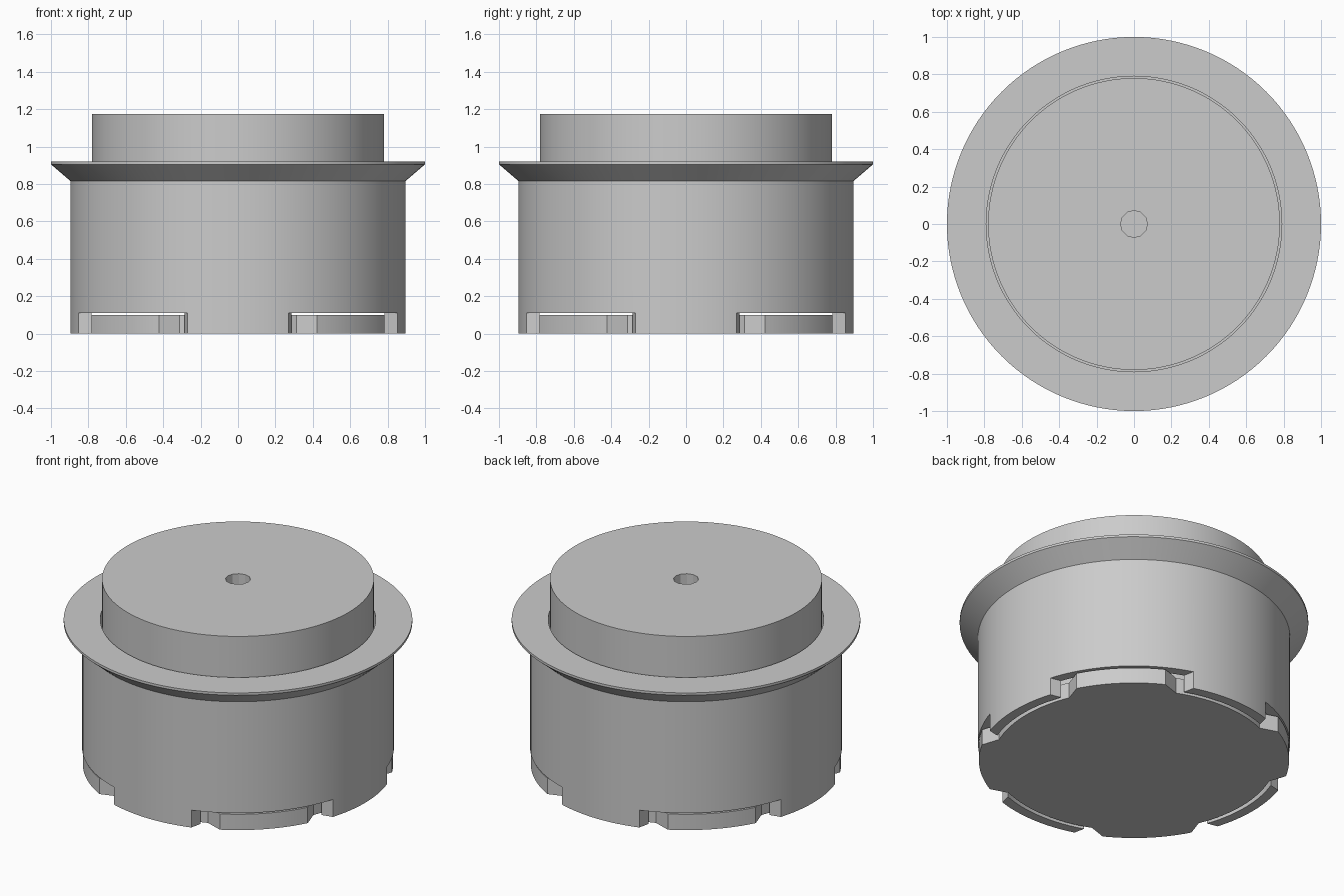
import bpy, bmesh
from math import cos, sin, pi, radians

cube = bpy.data.objects.get("Cube")
if cube:
    bpy.data.objects.remove(cube, do_unlink=True)

SEGMENTS = 128

grey = bpy.data.materials.new("plain_grey")
grey.use_nodes = True
grey.diffuse_color = (0.6, 0.6, 0.6, 1)
grey.node_tree.nodes["Principled BSDF"].inputs["Base Color"].default_value = (0.6, 0.6, 0.6, 1)


def finish(name, bm):
    bmesh.ops.recalc_face_normals(bm, faces=bm.faces)
    mesh = bpy.data.meshes.new(name)
    bm.to_mesh(mesh)
    bm.free()
    mesh.materials.append(grey)
    obj = bpy.data.objects.new(name, mesh)
    bpy.context.collection.objects.link(obj)
    return obj


def lathe(name, profile):
    """Closed (radius, z) profile turned into a ring."""
    bm = bmesh.new()
    rings = [[bm.verts.new((r * cos(2 * pi * i / SEGMENTS), r * sin(2 * pi * i / SEGMENTS), z))
              for i in range(SEGMENTS)] for r, z in profile]
    for k, a in enumerate(rings):
        b = rings[(k + 1) % len(rings)]
        for i in range(SEGMENTS):
            j = (i + 1) % SEGMENTS
            bm.faces.new((a[i], a[j], b[j], b[i]))
    return finish(name, bm)


def prisms(name, outlines, z0, z1):
    """Extrude each flat outline from z0 to z1."""
    bm = bmesh.new()
    for points in outlines:
        low = [bm.verts.new((x, y, z0)) for x, y in points]
        high = [bm.verts.new((x, y, z1)) for x, y in points]
        bm.faces.new(low[::-1])
        bm.faces.new(high)
        for i in range(len(points)):
            j = (i + 1) % len(points)
            bm.faces.new((low[i], low[j], high[j], high[i]))
    return finish(name, bm)


def arc(radius, start, end, steps):
    angles = [radians(start + (end - start) * i / steps) for i in range(steps + 1)]
    return [(radius * cos(a), radius * sin(a)) for a in angles]


def cut(obj, cutter):
    mod = obj.modifiers.new("cut", "BOOLEAN")
    mod.operation = "DIFFERENCE"
    mod.solver = "EXACT"
    mod.object = cutter
    bpy.context.view_layer.objects.active = obj
    bpy.ops.object.modifier_apply(modifier=mod.name)
    bpy.data.objects.remove(cutter, do_unlink=True)


# Outer sleeve with flared rim and a narrower lip at the top
sleeve = lathe("outer_sleeve", [
    (0.835, 0), (0.895, 0), (0.895, 0.815), (1.0, 0.905),
    (1.0, 0.92), (0.79, 0.92), (0.79, 0.8), (0.835, 0.8)])

# Four flared notches in the lower edge, on the diagonals
notches = []
for k in range(4):
    a = radians(45 + 90 * k)
    wedge = [(0.7, -0.264), (1, -0.735), (1, 0.735), (0.7, 0.264)]
    notches.append([(p * cos(a) - w * sin(a), p * sin(a) + w * cos(a)) for p, w in wedge])
cut(sleeve, prisms("notch_cutter", notches, -0.1, 0.11))

# Base plate with four tapered tabs seated in the notches
outline = []
for k in range(4):
    middle = 45 + 90 * k
    outline += arc(0.89, middle - 16.7, middle + 16.7, 12)
    outline += arc(0.81, middle + 22.3, middle + 67.7, 16)
plate = prisms("base_plate", [outline], 0, 0.1)

# Plunger with a small twelve-sided blind hole
plunger = prisms("plunger", [arc(0.78, 0, 360, SEGMENTS)[:-1]], 0.115, 1.175)
cut(plunger, prisms("hole_cutter", [arc(0.072, 0, 360, 12)[:-1]], 0.6, 1.3))

# Smooth the round walls, keep the edges crisp
bpy.ops.object.select_all(action="DESELECT")
for obj in (sleeve, plate, plunger):
    obj.select_set(True)
bpy.context.view_layer.objects.active = sleeve
bpy.ops.object.shade_smooth_by_angle(angle=radians(25))
